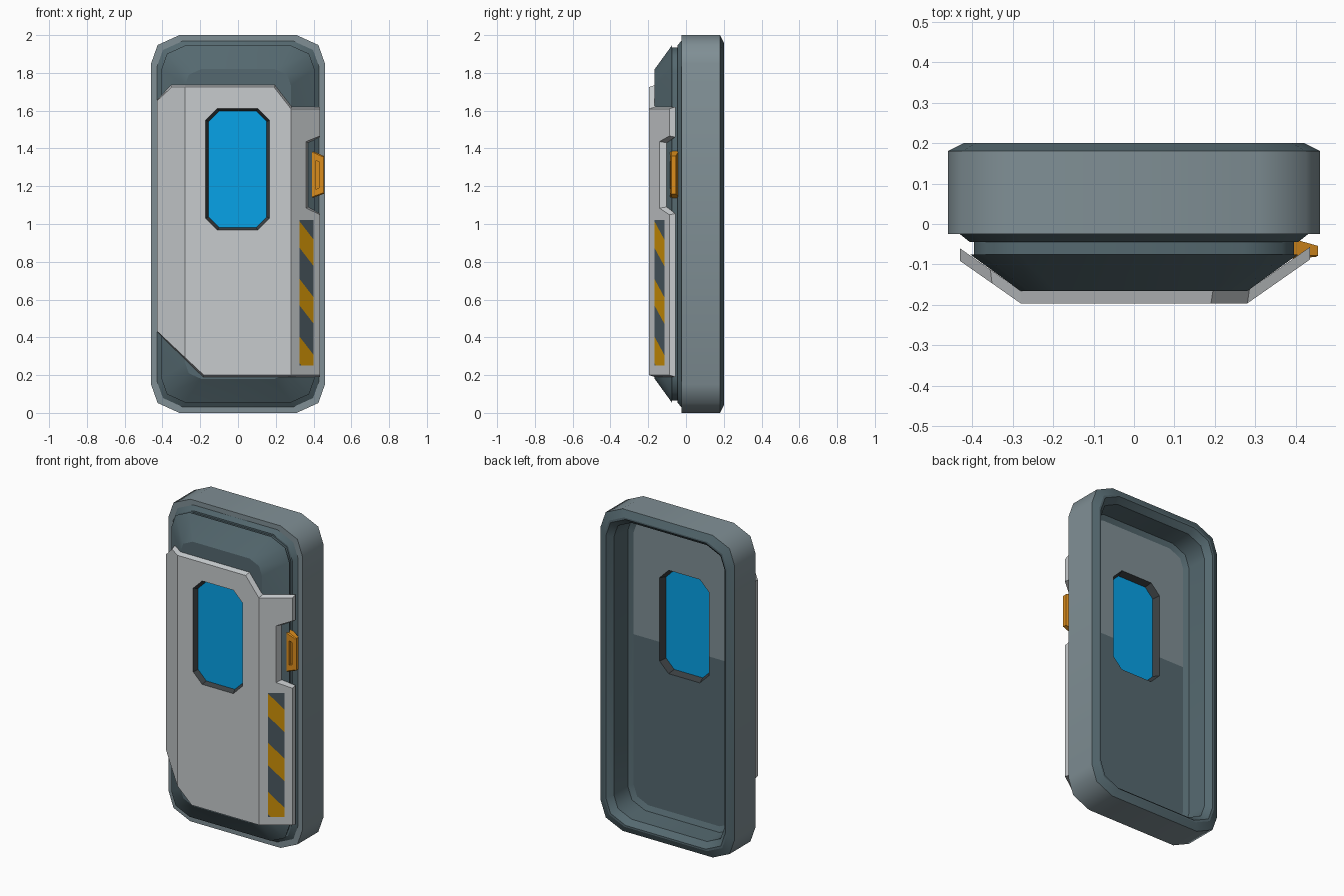
import bpy, bmesh, math
from mathutils import Vector

if "Cube" in bpy.data.objects:
    bpy.data.objects.remove(bpy.data.objects["Cube"])

# Shared palette, same slot order on every object
PALETTE = [("frame_grey", (.215, .275, .30)), ("slate", (.09, .14, .16)),
           ("light_panel", (.57, .595, .61)), ("dark_trim", (.045, .052, .056)),
           ("window_blue", (.002, .36, .80)), ("handle_orange", (.72, .27, .012)),
           ("stripe_amber", (.62, .285, .002)), ("stripe_dark", (.07, .10, .12))]
FRAME, SLATE, LIGHT, TRIM, BLUE, ORANGE, AMBER, DARK = range(8)
MATS = []
for name, col in PALETTE:
    m = bpy.data.materials.new(name)
    m.diffuse_color = (*col, 1)
    m.use_nodes = True
    m.node_tree.nodes["Principled BSDF"].inputs["Base Color"].default_value = m.diffuse_color
    MATS.append(m)


def loft(rings, bands, caps):
    """Closed solid through rings; bands = material per band, caps = (first, last)."""
    bm = bmesh.new()
    loops = [[bm.verts.new(p) for p in r] for r in rings]
    n = len(rings[0])
    for a, b, mat in zip(loops, loops[1:], bands):
        for i in range(n):
            f = bm.faces.new((a[i], a[(i + 1) % n], b[(i + 1) % n], b[i]))
            f.material_index = mat
    for loop, mat in ((loops[0], caps[0]), (loops[-1], caps[1])):
        bm.faces.new(loop).material_index = mat
    bmesh.ops.recalc_face_normals(bm, faces=bm.faces)
    return bm


def finish(bm, name):
    me = bpy.data.meshes.new(name)
    bm.to_mesh(me)
    bm.free()
    for m in MATS:
        me.materials.append(m)
    ob = bpy.data.objects.new(name, me)
    bpy.context.collection.objects.link(ob)
    return ob


def quadrants(q, cx, cz, y):
    """Mirror one corner's points into all four corners."""
    pts = []
    for sx, sz in ((1, 1), (-1, 1), (-1, -1), (1, -1)):
        pts += [(cx + sx * x, y, cz + sz * z) for x, z in (q if sx * sz > 0 else q[::-1])]
    return pts


def rounded(w, h, c, y):
    return quadrants([(w, h - c), (w - .23 * c, h - .35 * c), (w - c, h)], 0, 1, y)


def octagon(w, h, c, y):
    return quadrants([(w, h - c), (w - c, h)], -.002, 1.29, y)


def inset(poly, d):
    """Mitred inset of a clockwise x-z polygon."""
    out, n = [], len(poly)
    for i in range(n):
        p0, p, p1 = (Vector(poly[(i + k) % n]) for k in (-1, 0, 1))
        a, b = (p - p0).normalized(), (p1 - p).normalized()
        na, nb = Vector((a.y, -a.x)), Vector((b.y, -b.x))
        out.append(p + d * (na + nb) / (1 + na.dot(nb)))
    return out


def cut_window(ob, y0, y1):
    """Tapered recess with a blue floor at y1."""
    cutter = finish(loft([octagon(.17, .322, .062, y0), octagon(.154, .308, .056, y1)],
                         [TRIM], (TRIM, BLUE)), "window_cutter")
    cutter.hide_render = True
    mod = ob.modifiers.new("window", 'BOOLEAN')
    mod.operation, mod.solver, mod.object = 'DIFFERENCE', 'EXACT', cutter
    bpy.context.view_layer.objects.active = ob
    bpy.ops.object.modifier_apply(modifier=mod.name)
    bpy.data.objects.remove(cutter)


# Frame and domed door body: rings from the back recess, around the rim, to the front
LINING = .02
profile = [(.345, .885, .10, LINING), (.375, .915, .12, LINING + .015), (.38, .92, .12, .165),
           (.41, .95, .135, .20), (.42, .96, .135, .20), (.46, 1, .15, .18),
           (.46, 1, .15, -.025), (.43, .97, .14, -.025), (.405, .945, .13, -.045),
           (.395, .935, .125, -.045), (.395, .935, .125, -.075), (.405, .945, .125, -.075),
           (.28, .82, .085, -.1655)]
bands = [SLATE] * 5 + [FRAME, FRAME] + [SLATE] * 5
bm = loft([rounded(*p) for p in profile], bands, (SLATE, SLATE))
for f in bm.faces:
    f.smooth = len(f.verts) == 4
for e in bm.edges:                      # keep the ring edges crisp
    a, b = e.verts
    e.smooth = all(len(f.verts) == 4 for f in e.link_faces) and abs(a.co.y - b.co.y) > 1e-4
# upper half of the back lining is paler
back = [f for f in bm.faces if len(f.verts) > 4 and f.calc_center_median().y > 0]
geom = back + list({v for f in back for v in f.verts}) + list({e for f in back for e in f.edges})
bmesh.ops.bisect_plane(bm, geom=geom, plane_co=(0, 0, 1.15), plane_no=(0, 0, 1))
for f in bm.faces:
    c = f.calc_center_median()
    if abs(c.y - LINING) < 1e-3 and c.z > 1.15 and abs(f.normal.y) > .99:
        f.material_index = FRAME
body = finish(bm, "door_body")
cut_window(body, LINING + .003, LINING - .042)

# Light armour plate folded over the dome
outline = [(-.43, 1.655), (-.355, 1.735), (.195, 1.735), (.285, 1.62), (.435, 1.62),
           (.435, 1.46), (.37, 1.43), (.37, 1.09), (.435, 1.055), (.435, .19),
           (-.185, .19), (-.43, .43)]
front = [(p[0] if abs(p[0]) > .42 else q.x, 1, q.y) for p, q in zip(outline, inset(outline, .01))]


def fold(x):
    return -.165 + .70 * max(0, abs(x) - .28)


bm = loft([[(x, 0, z) for x, z in outline], front], [LIGHT], (LIGHT, LIGHT))
for s in (-.28, .28):
    bmesh.ops.bisect_plane(bm, geom=bm.verts[:] + bm.edges[:] + bm.faces[:],
                           plane_co=(s, 0, 0), plane_no=(1, 0, 0))
for v in bm.verts:
    v.co.y = fold(v.co.x) - .031 * v.co.y
bmesh.ops.recalc_face_normals(bm, faces=bm.faces)
panel = finish(bm, "front_panel")
cut_window(panel, -.198, -.168)

# Hazard strip on the right slope, sliced by slanted planes
X0, X1, Z0, Z1 = .325, .40, .25, 1.02
SLANT, PERIOD, WIDTH = 1.3, .305, .14
bm = bmesh.new()
bm.faces.new([bm.verts.new((x, 0, z)) for x, z in ((X0, Z0), (X1, Z0), (X1, Z1), (X0, Z1))])
tops = [1.015 - PERIOD * k for k in range(3)]
for t in tops:
    for z in (t, t - WIDTH):
        bmesh.ops.bisect_plane(bm, geom=bm.verts[:] + bm.edges[:] + bm.faces[:],
                               plane_co=(X0, 0, z), plane_no=(SLANT, 0, 1))
for f in bm.faces:
    c = f.calc_center_median()
    level = c.z + SLANT * (c.x - X0)
    f.material_index = AMBER if any(t - WIDTH < level < t for t in tops) else DARK
for v in bm.verts:
    v.co.y = fold(v.co.x) - .034
finish(bm, "hazard_strip")

# Door handle with a sunken slot
grip = [(.386, 1.39), (.455, 1.36), (.455, 1.16), (.386, 1.135)]
slot = [(.411, 1.335), (.43, 1.33), (.43, 1.19), (.411, 1.185)]
steps = [(grip, -.036, -.28), (grip, -.078, 0), (inset(grip, .006), -.086, .08),
         (slot, -.086, .08), (slot, -.07, .08)]
bm = loft([[(x, y + k * (x - .39), z) for x, z in p] for p, y, k in steps],
          [ORANGE] * 4, (ORANGE, ORANGE))
finish(bm, "door_handle")
